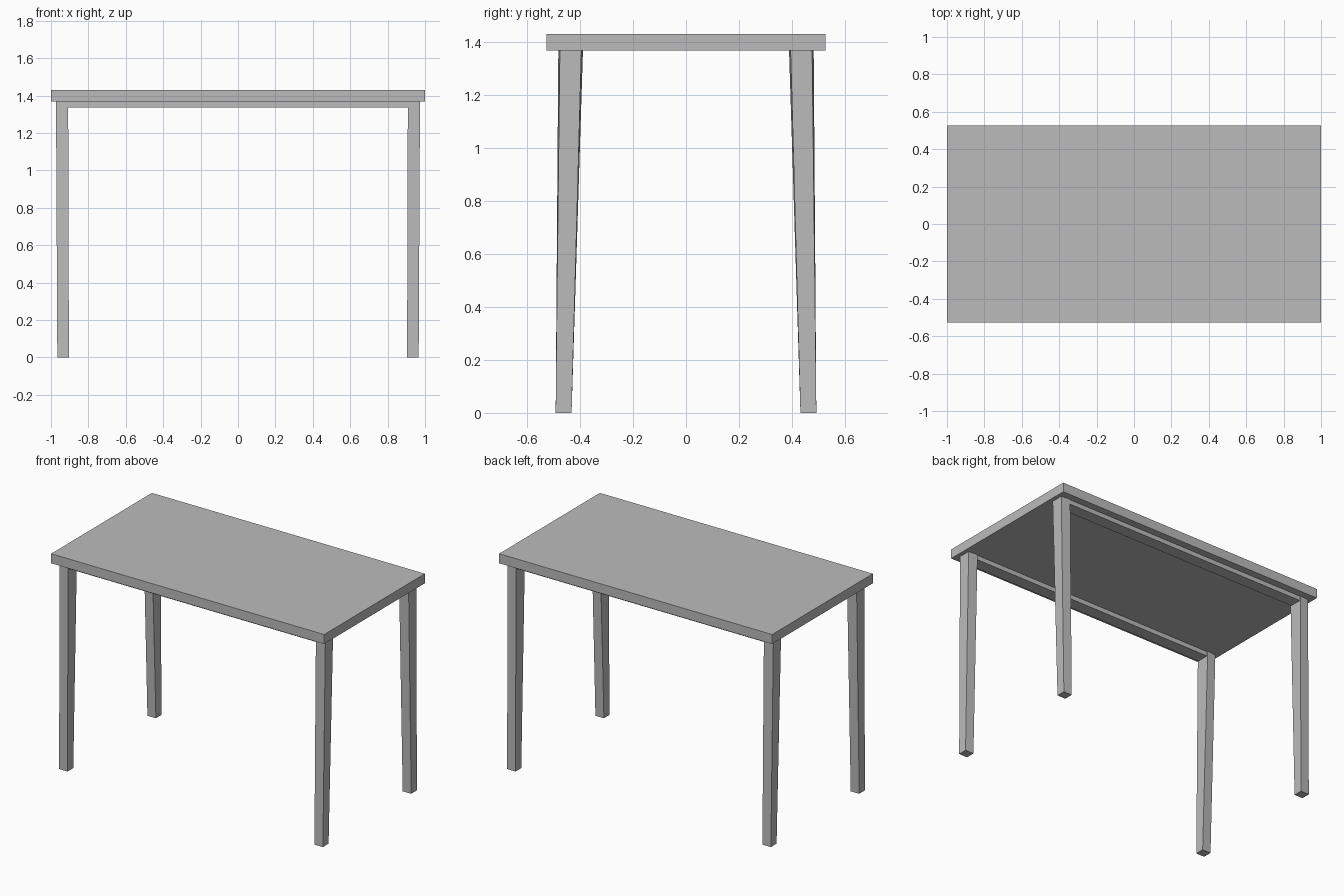
import bpy
import bmesh

cube = bpy.data.objects.get("Cube")
if cube:
    bpy.data.objects.remove(cube, do_unlink=True)

GREY = (0.5, 0.5, 0.5, 1)
grey = bpy.data.materials.new("plain_grey")
grey.use_nodes = True
grey.diffuse_color = GREY
grey.node_tree.nodes["Principled BSDF"].inputs["Base Color"].default_value = GREY

TOP_Z, UNDER_Z, RAIL_Z = 1.43, 1.367, 1.337


def loft(name, lower, upper):
    """Closed solid between two four-cornered rings."""
    bm = bmesh.new()
    a = [bm.verts.new(p) for p in lower]
    b = [bm.verts.new(p) for p in upper]
    bm.faces.new(a)
    bm.faces.new(b)
    for i in range(4):
        j = (i + 1) % 4
        bm.faces.new((a[i], a[j], b[j], b[i]))
    bmesh.ops.recalc_face_normals(bm, faces=bm.faces)
    mesh = bpy.data.meshes.new(name)
    bm.to_mesh(mesh)
    bm.free()
    mesh.materials.append(grey)
    obj = bpy.data.objects.new(name, mesh)
    bpy.context.collection.objects.link(obj)
    return obj


def ring(x0, x1, y0, y1, z, flare=0.0):
    """Rectangle at height z; flare widens its x0 side in y."""
    return [(x0, y0 - flare, z), (x1, y0, z), (x1, y1, z), (x0, y1 + flare, z)]


def flip(points, sx, sy):
    return [(x * sx, y * sy, z) for x, y, z in points]


# Table top
loft("table_top", ring(-1, 1, -0.527, 0.527, UNDER_Z),
     ring(-1, 1, -0.527, 0.527, TOP_Z))

# Four tapered legs, splayed slightly towards the front and back
foot = ring(0.904, 0.966, 0.432, 0.492, 0)
head = ring(0.908, 0.973, 0.395, 0.476, UNDER_Z, flare=0.006)
for sy, end in ((-1, "front"), (1, "back")):
    for sx, side in ((1, "left"), (-1, "right")):
        loft(f"{end}_{side}_leg", flip(foot, sx, sy), flip(head, sx, sy))

    # Shallow rail joining the pair of legs along the long side
    loft(f"{end}_rail",
         flip(ring(-0.93, 0.93, 0.396, 0.478, RAIL_Z), 1, sy),
         flip(ring(-0.93, 0.93, 0.396, 0.478, UNDER_Z), 1, sy))
